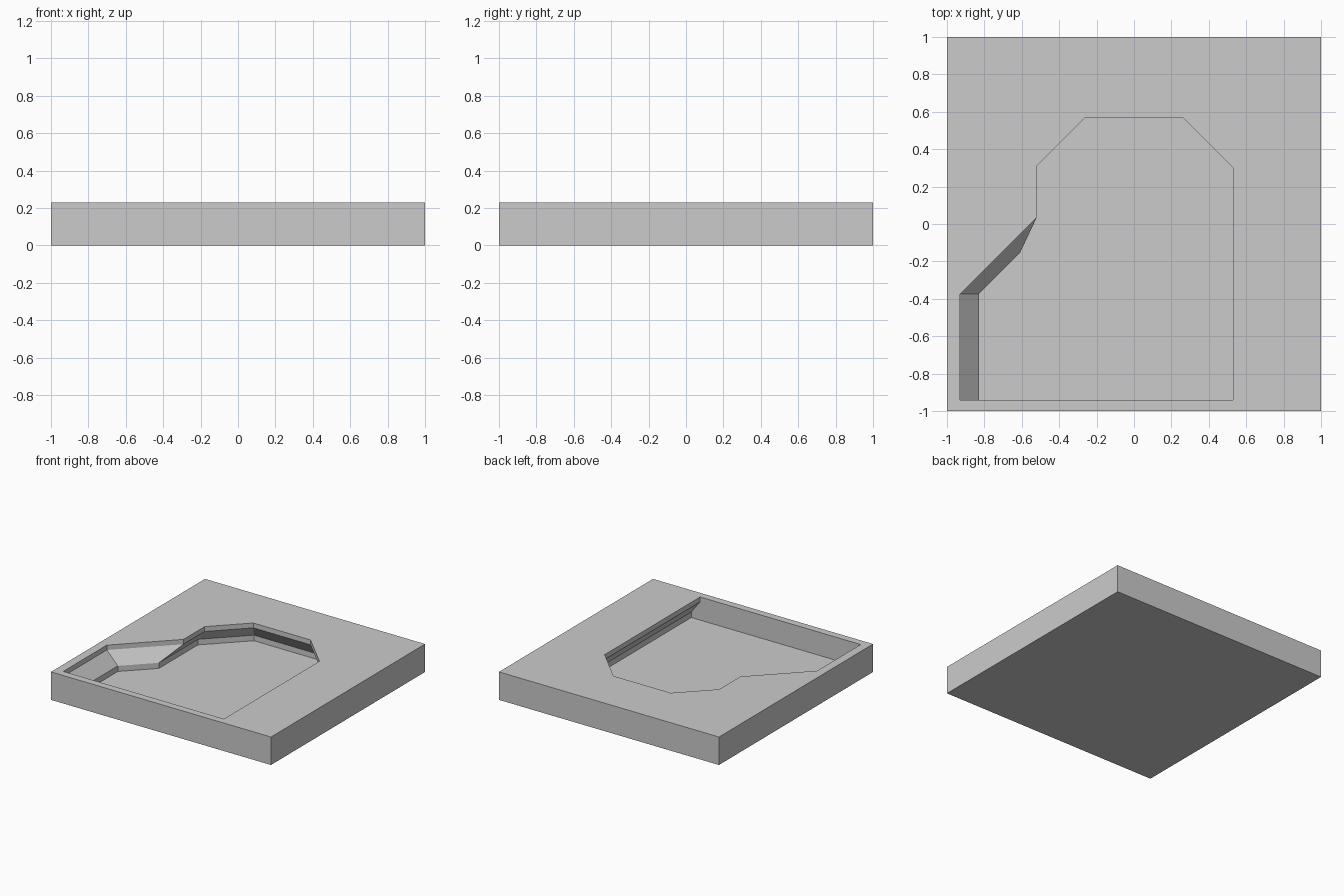
import bpy
import bmesh

if "Cube" in bpy.data.objects:
    bpy.data.objects.remove(bpy.data.objects["Cube"], do_unlink=True)

HEIGHT = 0.23
LIP_Z, UNDERCUT_Z, FLOOR_Z = 0.19, 0.086, 0.04

# Plan outlines of the pocket: at the rim, and wider or narrower at the floor
RIM = [(-0.93, -0.94), (0.53, -0.94), (0.53, 0.30), (0.26, 0.57),
       (-0.26, 0.57), (-0.52, 0.31), (-0.52, 0.035), (-0.93, -0.375)]
BASE = [(-0.83, -0.94), (0.61, -0.94), (0.61, 0.35), (0.31, 0.65),
        (-0.31, 0.65), (-0.61, 0.35), (-0.61, -0.155), (-0.83, -0.375)]


def flat_material(name, value):
    mat = bpy.data.materials.new(name)
    mat.use_nodes = True
    colour = (value, value, value, 1.0)
    mat.diffuse_color = colour
    mat.node_tree.nodes["Principled BSDF"].inputs["Base Color"].default_value = colour
    return mat


def loft(name, sections):
    """Closed solid through stacked outlines, given as (outline, z) pairs."""
    bm = bmesh.new()
    rings = [[bm.verts.new((x, y, z)) for x, y in outline] for outline, z in sections]
    for low, high in zip(rings, rings[1:]):
        for i in range(len(low)):
            j = (i + 1) % len(low)
            bm.faces.new((low[i], low[j], high[j], high[i]))
    bm.faces.new(rings[0][::-1])
    bm.faces.new(rings[-1])
    bmesh.ops.recalc_face_normals(bm, faces=bm.faces)
    mesh = bpy.data.meshes.new(name)
    bm.to_mesh(mesh)
    bm.free()
    obj = bpy.data.objects.new(name, mesh)
    bpy.context.collection.objects.link(obj)
    return obj


# Square slab
square = [(-1, -1), (1, -1), (1, 1), (-1, 1)]
slab = loft("slab_with_pocket", [(square, 0), (square, HEIGHT)])
slab.data.materials.append(flat_material("light_grey", 0.6))

# Pocket: straight lip, sloping undercut, straight lower wall
pocket = loft("pocket_cutter", [(BASE, FLOOR_Z), (BASE, UNDERCUT_Z),
                                (RIM, LIP_Z), (RIM, HEIGHT + 0.1)])
pocket.hide_render = True

cut = slab.modifiers.new("pocket", "BOOLEAN")
cut.operation = "DIFFERENCE"
cut.solver = "EXACT"
cut.object = pocket

# Bake the cut and drop the cutter
bpy.context.view_layer.objects.active = slab
slab.select_set(True)
bpy.ops.object.modifier_apply(modifier=cut.name)
bpy.data.objects.remove(pocket, do_unlink=True)
